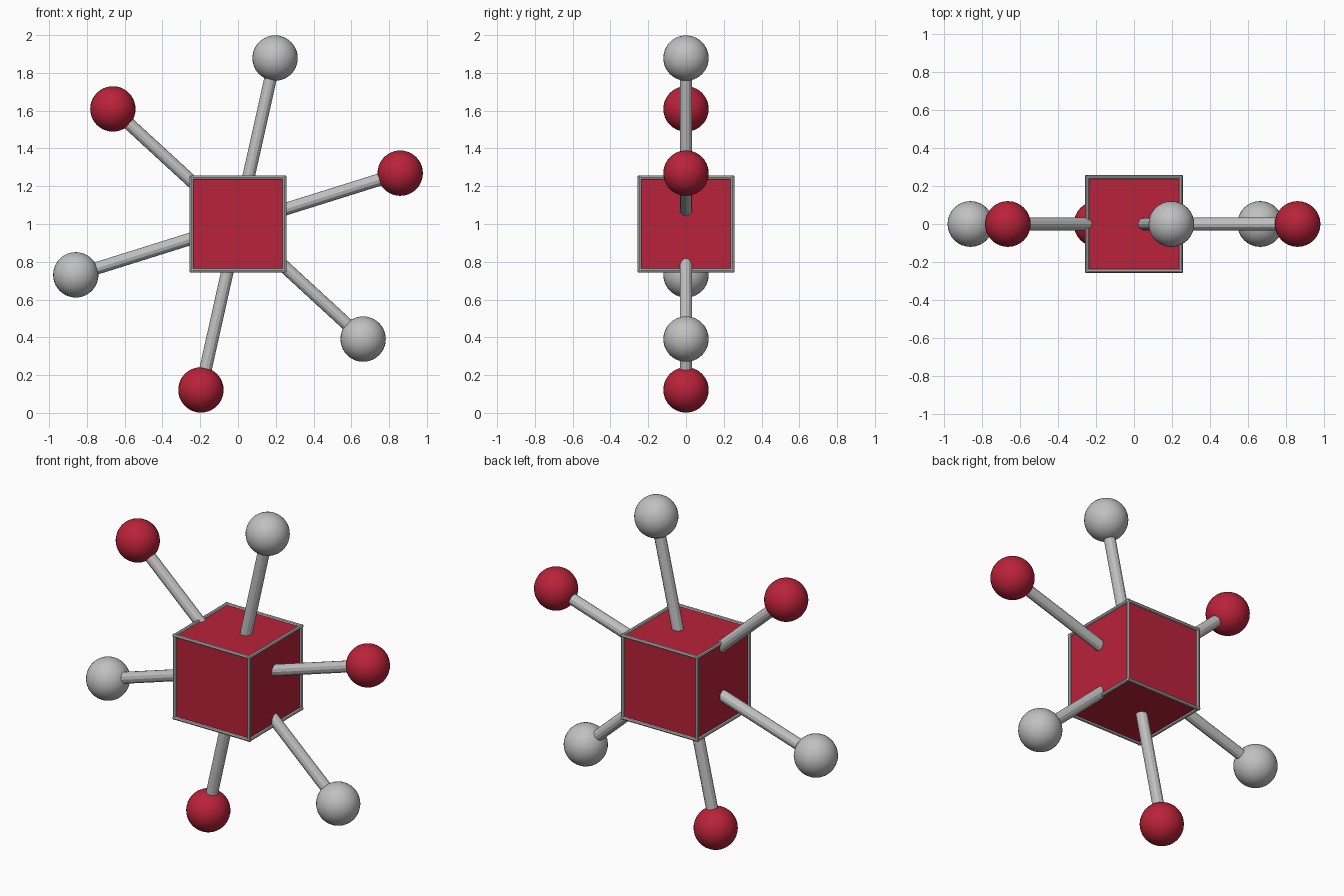
import bpy, math
from mathutils import Vector

if "Cube" in bpy.data.objects:
    bpy.data.objects.remove(bpy.data.objects["Cube"])

CENTRE = Vector((0, 0, 1.0))
HALF = 0.246          # half size of the cube
REACH = 0.90          # centre to ball centre


def material(name, rgb):
    m = bpy.data.materials.new(name)
    m.diffuse_color = (*rgb, 1)
    m.use_nodes = True
    m.node_tree.nodes["Principled BSDF"].inputs["Base Color"].default_value = m.diffuse_color
    return m


RED = material("deep red", (0.49, 0.016, 0.041))
GREY = material("light grey", (0.53, 0.53, 0.53))


def finish(name, mat):
    ob = bpy.context.object
    ob.name = name
    ob.data.materials.append(mat)
    return ob


def rod(name, a, b, radius, sides, mat):
    """Flat-sided cylinder between two points."""
    d = b - a
    bpy.ops.mesh.primitive_cylinder_add(vertices=sides, radius=radius, depth=d.length,
                                        location=(a + b) / 2)
    ob = finish(name, mat)
    ob.rotation_mode = 'QUATERNION'
    ob.rotation_quaternion = d.to_track_quat('Z', 'Y')
    return ob


# Central cube
bpy.ops.mesh.primitive_cube_add(size=2 * HALF, location=CENTRE)
finish("cube_core", RED)

# Thin frame along the twelve cube edges
for axis in range(3):
    u, v = (axis + 1) % 3, (axis + 2) % 3
    for su in (-1, 1):
        for sv in (-1, 1):
            a = Vector((0, 0, 0))
            a[u], a[v] = su * HALF, sv * HALF
            b = a.copy()
            a[axis], b[axis] = -HALF - 0.008, HALF + 0.008
            rod("frame_bar", CENTRE + a, CENTRE + b, 0.01, 8, GREY)

# Six spokes, each with a ball; the ball colours alternate
for i in range(6):
    t = math.radians(17.4 + 60 * i)
    d = Vector((math.cos(t), 0, math.sin(t)))
    rod("spoke", CENTRE + d * 0.2, CENTRE + d * REACH, 0.033, 12, GREY)
    bpy.ops.mesh.primitive_uv_sphere_add(segments=32, ring_count=20, radius=0.12,
                                         location=CENTRE + d * REACH)
    ball = finish("ball", RED if i % 2 == 0 else GREY)
    bpy.ops.object.shade_smooth()
